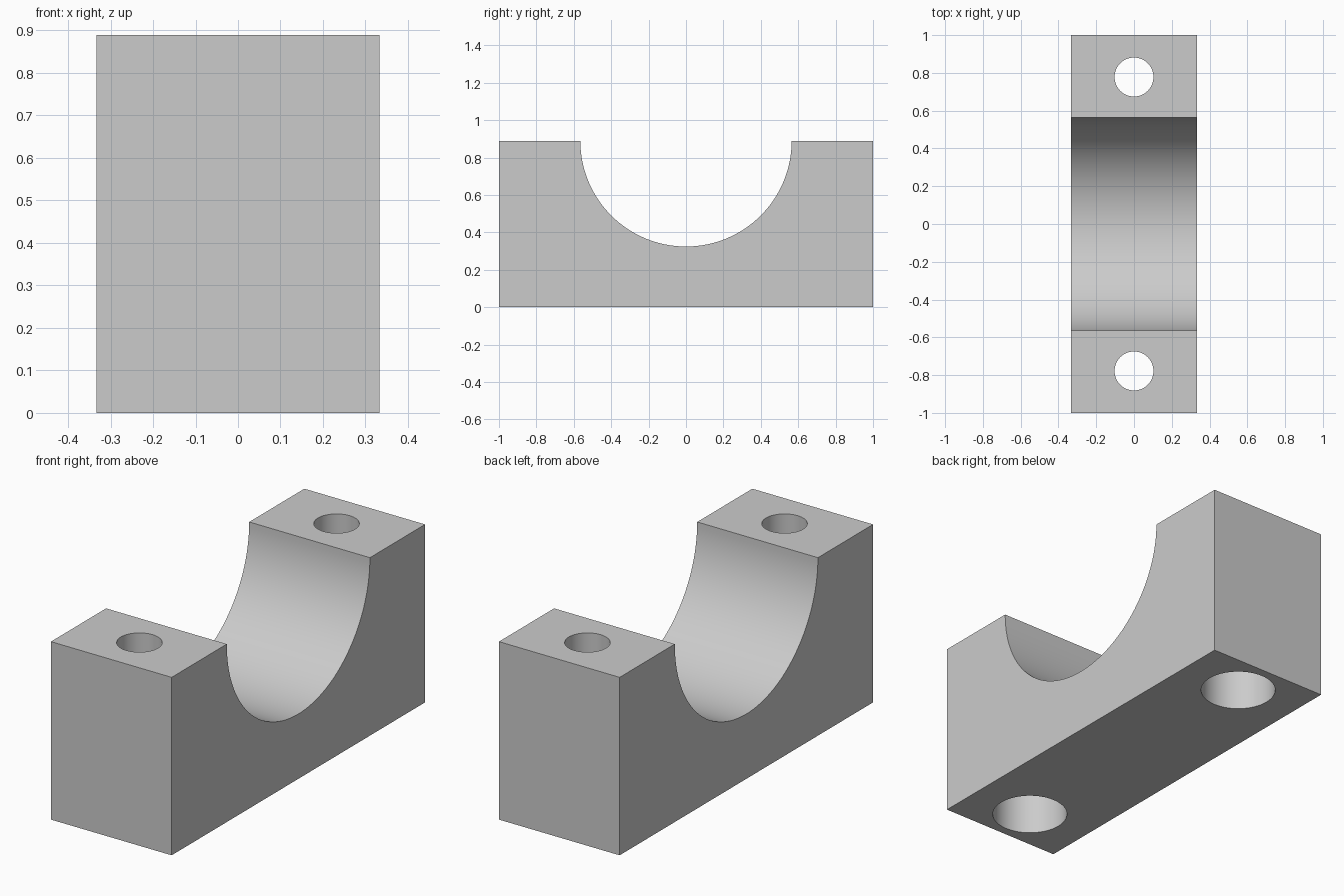
import bpy
import bmesh
import math

old = bpy.data.objects.get("Cube")
if old:
    bpy.data.objects.remove(old, do_unlink=True)

WIDTH, LENGTH, HEIGHT = 0.667, 2.0, 0.889
SADDLE_R = 0.565
HOLE_Y, HOLE_R = 0.778, 0.103
BORE_R, BORE_DEPTH = 0.178, 0.44

grey = bpy.data.materials.new("plain grey")
grey.use_nodes = True
colour = (0.6, 0.6, 0.6, 1)
grey.diffuse_color = colour
grey.node_tree.nodes["Principled BSDF"].inputs["Base Color"].default_value = colour

# Block: side profile with a half-round saddle, extruded across the width
half = LENGTH / 2
profile = [(half, HEIGHT), (half, 0), (-half, 0), (-half, HEIGHT)]
STEPS = 64
for i in range(STEPS + 1):
    a = math.pi + math.pi * i / STEPS
    profile.append((SADDLE_R * math.cos(a), HEIGHT + SADDLE_R * math.sin(a)))

bm = bmesh.new()
side = bm.faces.new([bm.verts.new((-WIDTH / 2, y, z)) for y, z in profile])
extruded = bmesh.ops.extrude_face_region(bm, geom=[side])
moved = [v for v in extruded["geom"] if isinstance(v, bmesh.types.BMVert)]
bmesh.ops.translate(bm, verts=moved, vec=(WIDTH, 0, 0))
bmesh.ops.recalc_face_normals(bm, faces=bm.faces)
mesh = bpy.data.meshes.new("bearing_block")
bm.to_mesh(mesh)
bm.free()
block = bpy.data.objects.new("bearing_block", mesh)
bpy.context.collection.objects.link(block)
mesh.materials.append(grey)


def cut_round(name, y, radius, bottom, top):
    """Cut a vertical round hole through the block between two heights."""
    bpy.ops.mesh.primitive_cylinder_add(
        vertices=64, radius=radius, depth=top - bottom,
        location=(0, y, (top + bottom) / 2))
    cutter = bpy.context.object
    cutter.name = name
    cutter.hide_render = True
    cutter.data.materials.append(grey)
    mod = block.modifiers.new(name, "BOOLEAN")
    mod.operation = "DIFFERENCE"
    mod.solver = "EXACT"
    mod.object = cutter
    bpy.context.view_layer.objects.active = block
    bpy.ops.object.modifier_apply(modifier=name)
    bpy.data.objects.remove(cutter, do_unlink=True)


# Bolt holes with wider counterbores from below
for end, y in (("front", -HOLE_Y), ("back", HOLE_Y)):
    cut_round(end + "_bolt_hole", y, HOLE_R, -0.1, HEIGHT + 0.1)
    cut_round(end + "_counterbore", y, BORE_R, -0.1, BORE_DEPTH)

# Smooth the curved walls, keep the edges crisp
bpy.ops.object.select_all(action="DESELECT")
block.select_set(True)
bpy.context.view_layer.objects.active = block
bpy.ops.object.shade_smooth_by_angle(angle=math.radians(30))
